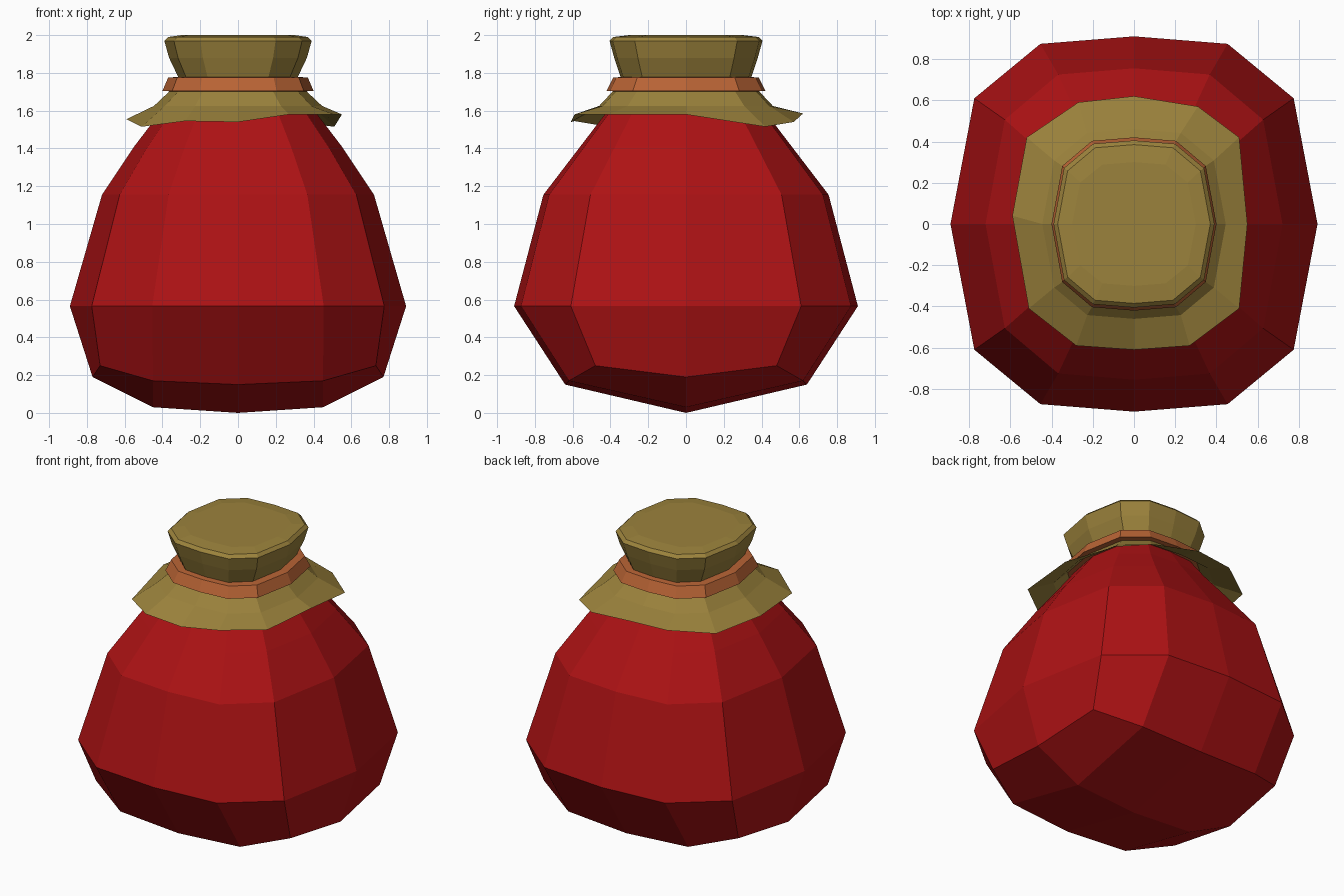
import bpy
import bmesh

cube = bpy.data.objects.get("Cube")
if cube:
    bpy.data.objects.remove(cube, do_unlink=True)


def make_material(name, colour):
    mat = bpy.data.materials.new(name)
    mat.use_nodes = True
    mat.diffuse_color = (*colour, 1)
    mat.node_tree.nodes["Principled BSDF"].inputs["Base Color"].default_value = (*colour, 1)
    return mat


red = make_material("red glaze", (0.42, 0.006, 0.007))
olive = make_material("olive cloth", (0.33, 0.225, 0.045))
orange = make_material("orange cord", (0.48, 0.125, 0.035))


def mirror_quarter(quarter):
    """Turn four points (back centre to side) into a twelve-point ring."""
    half = quarter + [(x, -y, z) for x, y, z in reversed(quarter[:3])]
    return half + [(-x, y, z) for x, y, z in reversed(half[1:-1])]


def ring(rx, ry, z):
    shape = [(0, 1), (0.51, 0.96), (0.87, 0.67), (1, 0)]
    return mirror_quarter([(x * rx, y * ry, z) for x, y in shape])


def add_rings(bm, rings, closed=False):
    """Bridge rings with quads and return their vertices."""
    loops = [[bm.verts.new(p) for p in points] for points in rings]
    pairs = list(zip(loops, loops[1:]))
    if closed:
        pairs.append((loops[-1], loops[0]))
    for low, high in pairs:
        count = len(low)
        for i in range(count):
            j = (i + 1) % count
            bm.faces.new((low[i], high[i], high[j], low[j]))
    return loops


def finish(bm, name, mat, recalc=True):
    if recalc:
        bmesh.ops.recalc_face_normals(bm, faces=bm.faces[:])
    mesh = bpy.data.meshes.new(name)
    bm.to_mesh(mesh)
    bm.free()
    mesh.materials.append(mat)
    obj = bpy.data.objects.new(name, mesh)
    bpy.context.collection.objects.link(obj)
    return obj


# Faceted body with a keel-shaped underside
bm = bmesh.new()
base = mirror_quarter([(0, 0.64, 0.15), (0.45, 0.62, 0.17),
                       (0.73, 0.48, 0.25), (0.77, 0, 0.19)])
loops = add_rings(bm, [base, ring(0.89, 0.91, 0.565), ring(0.72, 0.755, 1.155),
                       ring(0.55, 0.56, 1.41), ring(0.42, 0.43, 1.58),
                       ring(0.33, 0.35, 1.7)])
rim = loops[0]
keel = [rim[3]] + [bm.verts.new(p) for p in
                   [(0.45, 0, 0.03), (0, 0, 0), (-0.45, 0, 0.03)]] + [rim[9]]
back = [rim[i] for i in (2, 1, 0, 11, 10)]
front = [rim[i] for i in (4, 5, 6, 7, 8)]
for edge in (back, front):
    for i in range(1, 3):
        bm.faces.new((keel[i], keel[i + 1], edge[i + 1], edge[i]))
    bm.faces.new((keel[0], keel[1], edge[1], edge[0]))
    bm.faces.new((keel[3], keel[4], edge[4], edge[3]))
bm.faces.new(loops[-1])
finish(bm, "jar_body", red)

# Flared cloth skirt with an uneven hem
hem = [(0, 0.62, 1.585), (0.31, 0.57, 1.54), (0.51, 0.42, 1.515), (0.55, 0, 1.58),
       (0.51, -0.41, 1.58), (0.27, -0.59, 1.58), (0, -0.61, 1.54), (-0.28, -0.59, 1.545),
       (-0.51, -0.41, 1.515), (-0.59, 0.04, 1.555), (-0.52, 0.42, 1.56), (-0.27, 0.59, 1.58)]
bm = bmesh.new()
add_rings(bm, [hem, ring(0.445, 0.46, 1.625), ring(0.36, 0.385, 1.705)])
finish(bm, "cloth_skirt", olive)

# Cord tied around the neck
bm = bmesh.new()
add_rings(bm, [ring(0.33, 0.35, 1.7), ring(0.4, 0.42, 1.705),
               ring(0.37, 0.385, 1.775), ring(0.3, 0.32, 1.78)], closed=True)
finish(bm, "neck_cord", orange)

# Bulging cloth cover on top
bm = bmesh.new()
loops = add_rings(bm, [ring(0.31, 0.34, 1.7), ring(0.315, 0.345, 1.775),
                       ring(0.365, 0.38, 1.88), ring(0.39, 0.405, 1.97),
                       ring(0.37, 0.385, 1.99), ring(0.3, 0.3, 2)])
bm.faces.new(loops[0])
bm.faces.new(loops[-1])
finish(bm, "cloth_cover", olive)
